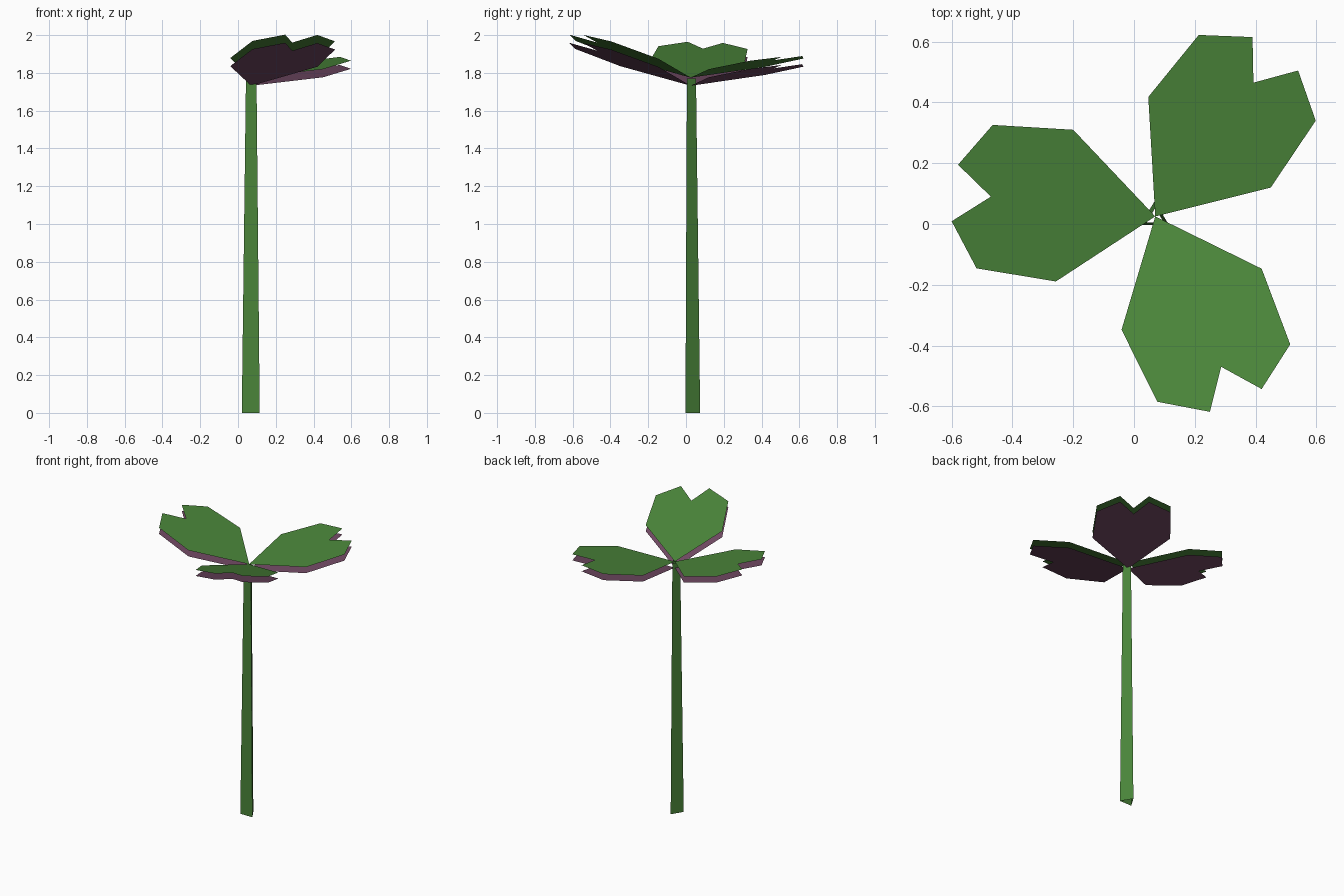
import bpy

if "Cube" in bpy.data.objects:
    bpy.data.objects.remove(bpy.data.objects["Cube"])


def material(name, rgb):
    m = bpy.data.materials.new(name)
    m.diffuse_color = (*rgb, 1)
    m.use_nodes = True
    m.node_tree.nodes["Principled BSDF"].inputs["Base Color"].default_value = m.diffuse_color
    return m


def add_mesh(name, verts, faces, mat):
    me = bpy.data.meshes.new(name)
    me.from_pydata(verts, [], faces)
    me.materials.append(mat)
    me.update()
    ob = bpy.data.objects.new(name, me)
    bpy.context.collection.objects.link(ob)
    return ob


green = material("leaf green", (0.069, 0.235, 0.042))
purple = material("underside purple", (0.165, 0.067, 0.125))

# Stem: open three-sided tube, narrowing to the top
bottom = [(0.02, -0.003, 0), (0.115, -0.003, 0), (0.068, 0.075, 0)]
top = [(0.042, 0.005, 1.77), (0.098, 0.005, 1.77), (0.07, 0.053, 1.77)]
add_mesh("stem", bottom + top,
         [(i, (i + 1) % 3, (i + 1) % 3 + 3, i + 3) for i in range(3)], green)

# Leaves: notched outline seen from above, lying on a plane rising from the apex
APEX = (0.07, 0.025, 1.775)
GAP = 0.043
leaves = {
    "back_leaf": ((0.08, 0.15), [
        (0.45, 0.12), (0.598, 0.34), (0.54, 0.505), (0.393, 0.465),
        (0.39, 0.615), (0.213, 0.622), (0.047, 0.418)]),
    "left_leaf": ((-0.283, 0.0), [
        (-0.2, 0.31), (-0.465, 0.326), (-0.579, 0.195), (-0.471, 0.09),
        (-0.6, 0.009), (-0.518, -0.146), (-0.257, -0.189)]),
    "front_leaf": ((0.131, -0.317), [
        (-0.041, -0.348), (0.077, -0.585), (0.25, -0.618), (0.287, -0.47),
        (0.42, -0.543), (0.514, -0.396), (0.42, -0.147)]),
}
for name, ((sx, sy), outline) in leaves.items():
    pts = [APEX[:2]] + outline
    if name == "left_leaf" or name == "back_leaf" or name == "front_leaf":
        area = sum(a[0] * b[1] - b[0] * a[1] for a, b in zip(pts, pts[1:] + pts[:1]))
        if area < 0:
            pts.reverse()
    # Green upper sheet faces up, purple lower sheet faces down
    for part, drop, mat in (("top", 0, green), ("underside", GAP, purple)):
        verts = [(x, y, APEX[2] - drop + sx * (x - APEX[0]) + sy * (y - APEX[1]))
                 for x, y in pts]
        order = list(range(len(pts)))
        add_mesh(f"{name}_{part}", verts, [order if drop == 0 else order[::-1]], mat)
